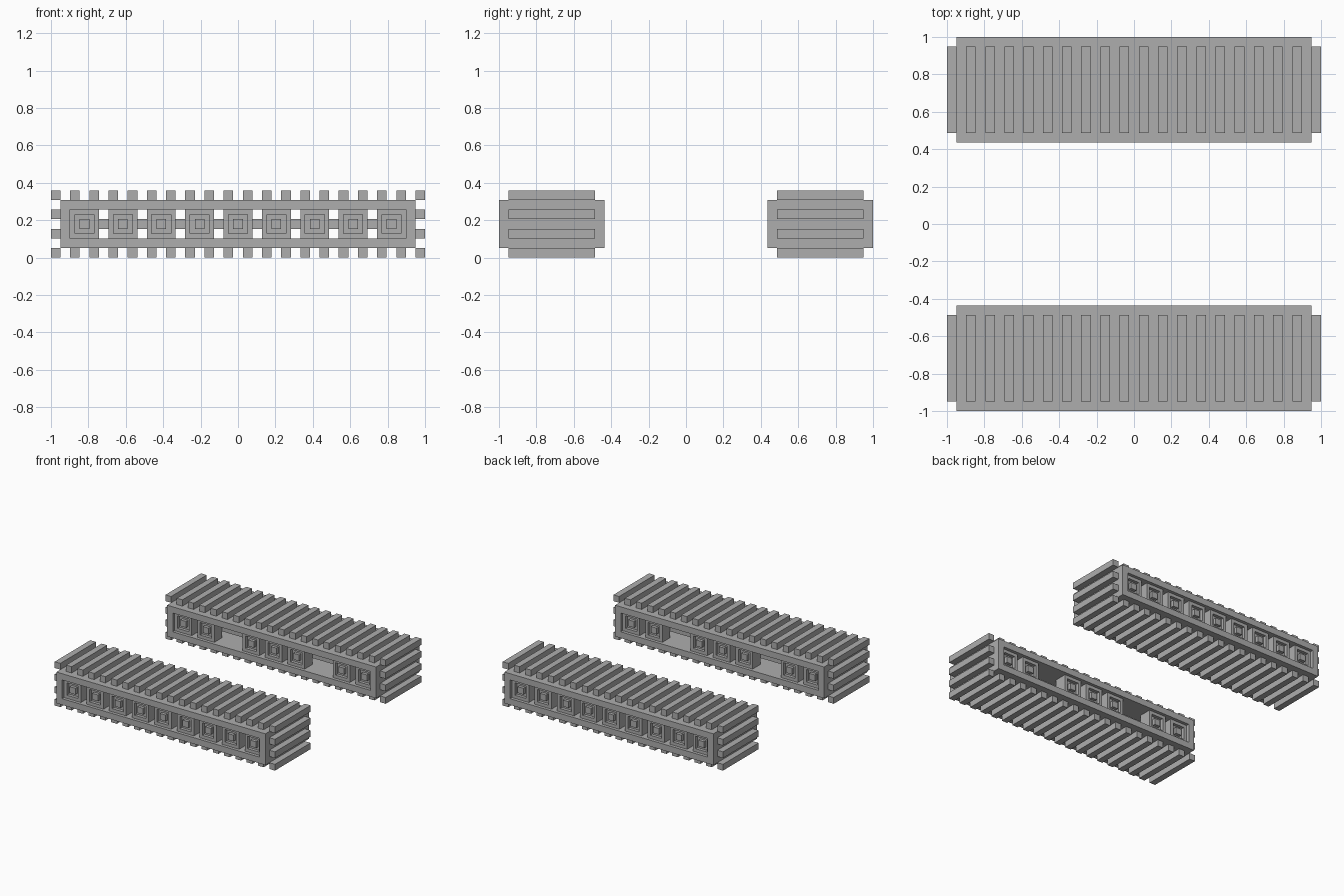
import bpy, bmesh, math
from mathutils import Matrix

if "Cube" in bpy.data.objects:
    bpy.data.objects.remove(bpy.data.objects["Cube"])

U = 2 / 39            # one fin width; every part sits on this module
MID = 3.5             # height of each bank's centre line, in units
BANK = 14             # distance of each bank from the centre, in units

grey = bpy.data.materials.new("plain grey")
grey.use_nodes = True
COLOUR = (0.42, 0.42, 0.42, 1)
grey.diffuse_color = COLOUR
grey.node_tree.nodes["Principled BSDF"].inputs["Base Color"].default_value = COLOUR


def loft(bm, x, rings, closed=False):
    """Join rectangles (width, height, depth) lying across the y axis."""
    loops = []
    for w, h, y in rings:
        corners = [(-1, -1), (1, -1), (1, 1), (-1, 1)]
        loops.append([bm.verts.new((x + sx * w / 2, y, MID + sz * h / 2))
                      for sx, sz in corners])
    pairs = list(zip(loops, loops[1:]))
    if closed:
        pairs.append((loops[-1], loops[0]))
    else:
        bm.faces.new(loops[0])
        bm.faces.new(loops[-1])
    for a, b in pairs:
        for i in range(4):
            j = (i + 1) % 4
            bm.faces.new((a[i], a[j], b[j], b[i]))


def box(bm, size, centre):
    bmesh.ops.create_cube(bm, size=1,
                          matrix=Matrix.Translation(centre) @ Matrix.Diagonal((*size, 1)))


def finish(bm, name):
    """Place one copy in the front bank and a turned copy in the back bank."""
    bmesh.ops.recalc_face_normals(bm, faces=bm.faces)
    bmesh.ops.scale(bm, vec=(U, U, U), verts=bm.verts)
    mesh = bpy.data.meshes.new(name)
    bm.to_mesh(mesh)
    bm.free()
    mesh.materials.append(grey)
    for side, sign in (("front", -1), ("back", 1)):
        ob = bpy.data.objects.new(f"{side}_{name}", mesh)
        ob.location.y = sign * BANK * U
        ob.rotation_euler.z = math.pi if sign > 0 else 0
        bpy.context.collection.objects.link(ob)


# Open rectangular casing
bm = bmesh.new()
loft(bm, 0, [(37, 5, -5.5), (37, 5, 5.5), (35, 3, 5.5), (35, 3, -5.5)], closed=True)
finish(bm, "casing")

# Fins along the top and bottom
for name, z in (("top_fins", 6.5), ("bottom_fins", 0.5)):
    bm = bmesh.new()
    for i in range(20):
        box(bm, (1, 9, 1), (2 * i - 19, 0, z))
    finish(bm, name)

# Fins on the two ends
bm = bmesh.new()
for x in (-19, 19):
    for z in (2.5, 4.5):
        box(bm, (1, 9, 1), (x, 0, z))
finish(bm, "end_fins")

# Flat core running through the casing
bm = bmesh.new()
box(bm, (35, 6, 1), (0, 0, MID))
finish(bm, "core")

# Square sockets with a central stud; two are left out of the inner side
for name, side, skipped in (("outer_sockets", -1, ()), ("inner_sockets", 1, (2, 6))):
    bm = bmesh.new()
    for i in range(9):
        if i not in skipped:
            face, pit, rear = 5 * side, 4.5 * side, 3 * side
            loft(bm, 4 * i - 16, [(3, 3, rear), (3, 3, face), (2, 2, face),
                                  (2, 2, pit), (1, 1, pit), (1, 1, face)])
    finish(bm, name)
